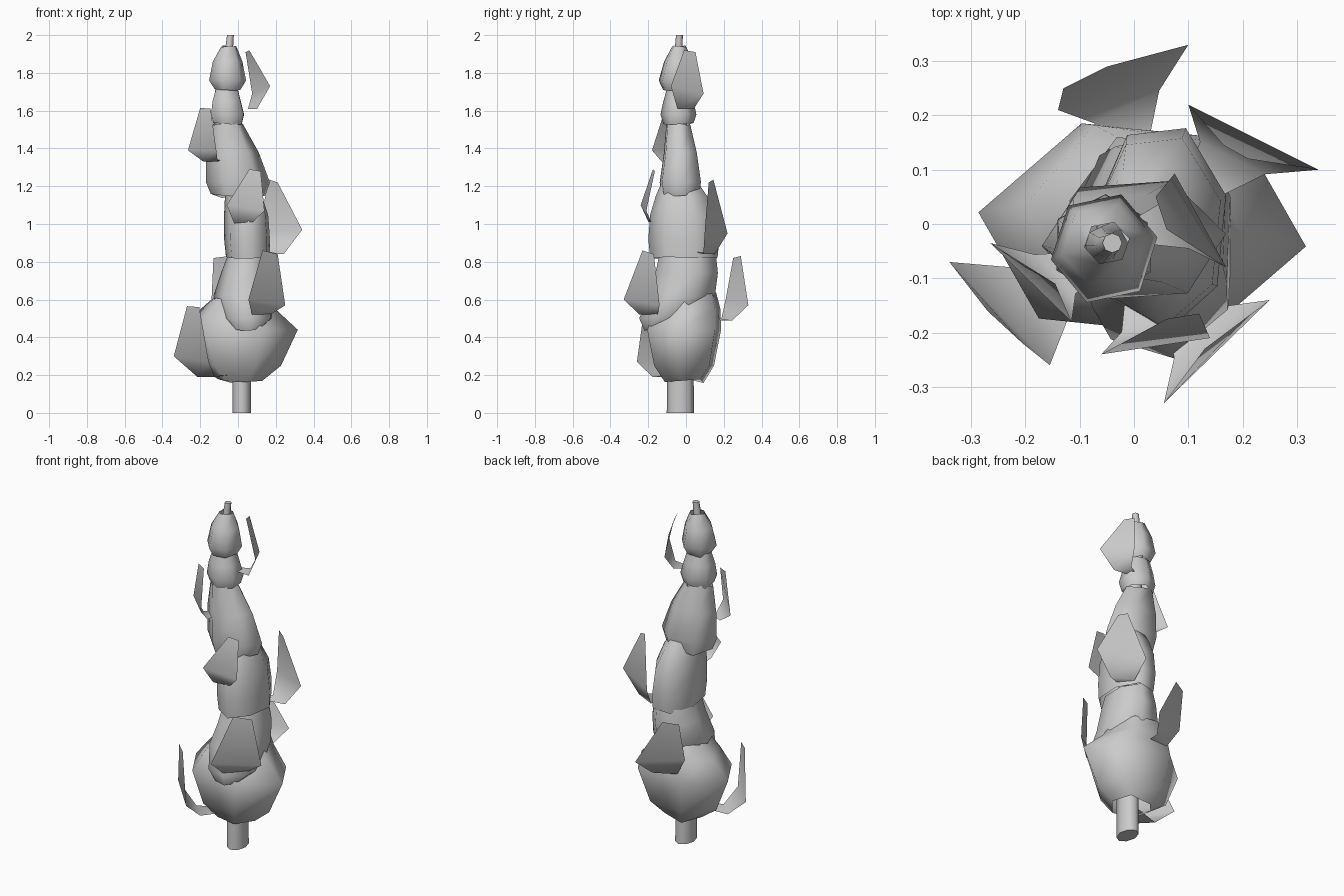
import bpy, bmesh, math
from mathutils import Vector as V


def finish(name, bm, angle=80):
    bmesh.ops.recalc_face_normals(bm, faces=bm.faces)
    me = bpy.data.meshes.new(name)
    bm.to_mesh(me)
    bm.free()
    ob = bpy.data.objects.new(name, me)
    bpy.context.collection.objects.link(ob)
    bpy.ops.object.select_all(action='DESELECT')
    ob.select_set(True)
    bpy.context.view_layer.objects.active = ob
    bpy.ops.object.shade_smooth_by_angle(angle=math.radians(angle))
    return ob


def loft(name, rings, sides, turn=0.0, ragged=0.0, caps=False):
    """Tube through elliptical rings (cx, cy, rx, ry, z)."""
    bm = bmesh.new()
    loops = []
    for k, (cx, cy, rx, ry, z) in enumerate(rings):
        row = []
        for i in range(sides):
            a = turn + 2 * math.pi * i / sides
            end = k in (0, len(rings) - 1)
            dz = ragged * math.sin(2.4 * i + k) if end else 0
            row.append(bm.verts.new((cx + rx * math.cos(a), cy + ry * math.sin(a), z + dz)))
        loops.append(row)
    for lo, hi in zip(loops, loops[1:]):
        for i in range(sides):
            j = (i + 1) % sides
            bm.faces.new((lo[i], lo[j], hi[j], hi[i]))
    if caps:
        bm.faces.new(loops[0])
        bm.faces.new(loops[-1])
    return finish(name, bm)


def leaf(name, base, wide_a, wide_b, tip_a, tip_b, low_z):
    """Blade that leaves the stem, spreads out, then turns upright."""
    base, wa, wb, ta, tb = map(V, (base, wide_a, wide_b, tip_a, tip_b))
    mid, half = (wa + wb) / 2, (wa - wb) / 2
    low = mid.lerp(base, 0.32)
    low.z = low_z
    flat = V((half.x, half.y, 0))
    rows = [(base + flat * .15, base - flat * .15),
            (low + flat * .5, low - flat * .5), (wa, wb), (ta, tb)]
    bm = bmesh.new()
    vs = [[bm.verts.new(p) for p in r] for r in rows]
    for lo, hi in zip(vs, vs[1:]):
        bm.faces.new((lo[0], lo[1], hi[1], hi[0]))
    return finish(name, bm)


# Gently bent central stem
loft("stem", [(.02, -.03, .05, .072, 0), (.02, -.03, .05, .07, .3), (.04, -.01, .045, .06, .8),
              (0, -.03, .04, .05, 1.3), (-.06, -.04, .03, .035, 1.7),
              (-.05, -.04, .022, .022, 1.9), (-.04, -.035, .018, .018, 2)], 8, caps=True)

# Overlapping sheaths, bottom to top
loft("sheath_base", [(.01, -.01, .12, .11, .17), (.01, -.01, .22, .17, .25),
                     (.015, -.01, .305, .21, .44), (0, .01, .20, .185, .55),
                     (.02, .02, .14, .15, .63)], 6, -.15, .012)
loft("sheath_second", [(.05, -.16, .08, .06, .44), (.05, -.10, .14, .15, .50),
                       (.03, -.02, .16, .18, .62), (.045, .005, .135, .17, .74),
                       (.05, .01, .11, .155, .83)], 7, .4, .01)
loft("sheath_third", [(.055, -.005, .12, .185, .82), (.05, -.005, .125, .195, .92),
                      (.045, -.01, .12, .18, 1.05), (.03, -.02, .10, .14, 1.15),
                      (.02, -.03, .07, .10, 1.22)], 7, .3, .006)
loft("sheath_fourth", [(0, -.03, .145, .105, 1.15), (0, -.03, .17, .12, 1.22),
                       (-.03, -.03, .14, .095, 1.38), (-.06, -.04, .085, .07, 1.53)], 6, .1, .012)
loft("sheath_fifth", [(-.055, -.04, .085, .08, 1.53), (-.055, -.04, .10, .095, 1.58),
                      (-.06, -.04, .085, .08, 1.65), (-.06, -.04, .065, .06, 1.72)], 6, .5, .008)
loft("sheath_top", [(-.055, -.045, .07, .08, 1.71), (-.055, -.045, .10, .105, 1.76),
                    (-.055, -.04, .08, .08, 1.86), (-.05, -.035, .042, .04, 1.94)], 6, .2, .006)

# One leaf at each joint
leaf("leaf_lower_left", (.0, -.05, .21), (-.34, -.07, .30), (-.155, -.26, .27),
     (-.27, -.16, .565), (-.205, -.22, .56), .19)
leaf("leaf_lower_front", (.06, -.12, .53), (.055, -.33, .60), (.25, -.14, .57),
     (.13, -.23, .86), (.21, -.17, .84), .52)
leaf("leaf_lower_back", (0, .10, .51), (.10, .33, .57), (-.14, .21, .60),
     (-.05, .29, .83), (-.13, .25, .82), .49)
leaf("leaf_middle_right", (.10, .04, .86), (.34, .10, .97), (.10, .22, .95),
     (.21, .12, 1.22), (.165, .145, 1.235), .84)
leaf("leaf_middle_front", (.0, -.12, 1.0), (.14, -.21, 1.07), (-.06, -.24, 1.10),
     (.12, -.165, 1.28), (.06, -.175, 1.29), 1.01)
leaf("leaf_upper_left", (-.05, -.06, 1.37), (-.265, -.035, 1.39), (-.115, -.18, 1.39),
     (-.20, -.08, 1.615), (-.145, -.11, 1.61), 1.33)
leaf("leaf_upper_right", (-.02, -.02, 1.61), (.17, -.08, 1.73), (.075, .093, 1.69),
     (.06, -.01, 1.92), (.04, .05, 1.91), 1.61)
